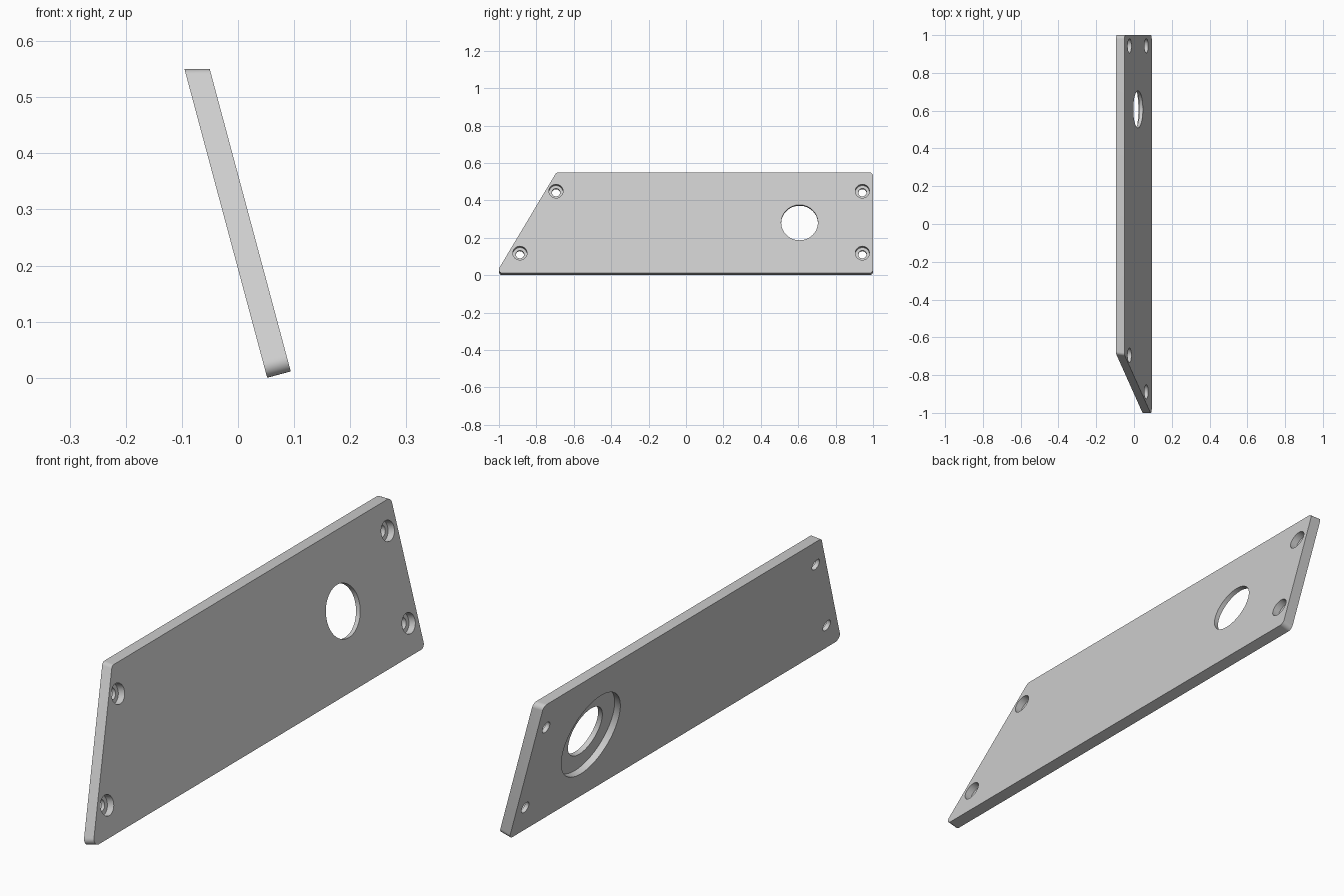
import bpy, bmesh, math
from mathutils import Matrix, Vector

cube = bpy.data.objects.get("Cube")
if cube:
    bpy.data.objects.remove(cube, do_unlink=True)

TILT = math.radians(15)
T = 0.0435                       # plate thickness
H = 0.55 / math.cos(TILT)        # height along the slope
R = 0.02                         # corner radius

# Plate frame: x = along the length, y = up the slope, z = thickness
s, c = math.sin(TILT), math.cos(TILT)
FRAME = Matrix(((0, -s, c, 0.052), (1, 0, 0, 0), (0, c, s, 0), (0, 0, 0, 1)))

grey = bpy.data.materials.new("plain_grey")
grey.use_nodes = True
colour = (0.6, 0.6, 0.6, 1)
grey.diffuse_color = colour
grey.node_tree.nodes["Principled BSDF"].inputs["Base Color"].default_value = colour


def rounded(corners, r, steps=8):
    """Outline with every corner replaced by an arc."""
    points = []
    for i, p in enumerate(corners):
        a = (corners[i - 1] - p).normalized()
        b = (corners[(i + 1) % len(corners)] - p).normalized()
        half = a.angle(b) / 2
        centre = p + (a + b).normalized() * (r / math.sin(half))
        start = (p + a * (r / math.tan(half)) - centre).normalized()
        end = (p + b * (r / math.tan(half)) - centre).normalized()
        points += [centre + start.slerp(end, k / steps).normalized() * r
                   for k in range(steps + 1)]
    return points


def outline(w):
    """Plate outline at thickness w; the top edge is cut level."""
    top = H - w * math.tan(TILT)
    lean = -1.015 + top * math.tan(math.radians(30))
    return [Vector((u, v, w)) for u, v in
            ((-1.015, 0), (1, 0), (1, top), (lean, top))]


def make_object(name, bm):
    mesh = bpy.data.meshes.new(name)
    bmesh.ops.recalc_face_normals(bm, faces=bm.faces)
    bm.to_mesh(mesh)
    bm.free()
    mesh.transform(FRAME)
    mesh.materials.append(grey)
    ob = bpy.data.objects.new(name, mesh)
    bpy.context.collection.objects.link(ob)
    return ob


# Sloping plate with one slanted end
bm = bmesh.new()
rings = [[bm.verts.new(p) for p in rounded(outline(w), R)] for w in (0, T)]
for ring in rings:
    bm.faces.new(ring)
n = len(rings[0])
for i in range(n):
    j = (i + 1) % n
    bm.faces.new((rings[0][i], rings[0][j], rings[1][j], rings[1][i]))
plate = make_object("sloping_plate", bm)


def drill(u, v, radius, low, high, segments):
    """Cut a round hole between two depths."""
    bm = bmesh.new()
    bmesh.ops.create_cone(bm, cap_ends=True, segments=segments,
                          radius1=radius, radius2=radius, depth=high - low,
                          matrix=Matrix.Translation((u, v, (low + high) / 2)))
    cutter = make_object("hole_cutter", bm)
    cutter.hide_render = True
    mod = plate.modifiers.new("hole", 'BOOLEAN')
    mod.operation = 'DIFFERENCE'
    mod.solver = 'EXACT'
    mod.object = cutter
    bpy.ops.object.modifier_apply(modifier=mod.name)
    bpy.data.objects.remove(cutter, do_unlink=True)


bpy.ops.object.select_all(action='DESELECT')
bpy.context.view_layer.objects.active = plate
plate.select_set(True)

# Counterbored screw holes, sunk from the upper face
for u, v in ((0.943, 0.454), (0.943, 0.111), (-0.695, 0.454), (-0.888, 0.111)):
    drill(u, v, 0.022, -0.05, 0.1, 32)
    drill(u, v, 0.038, T - 0.028, 0.1, 32)

# Large opening with a round recess on the underside
drill(0.607, 0.28, 0.098, -0.05, 0.1, 64)
drill(0.607, 0.28, 0.168, -0.05, 0.025, 64)

bpy.ops.object.shade_smooth_by_angle(angle=math.radians(30))
